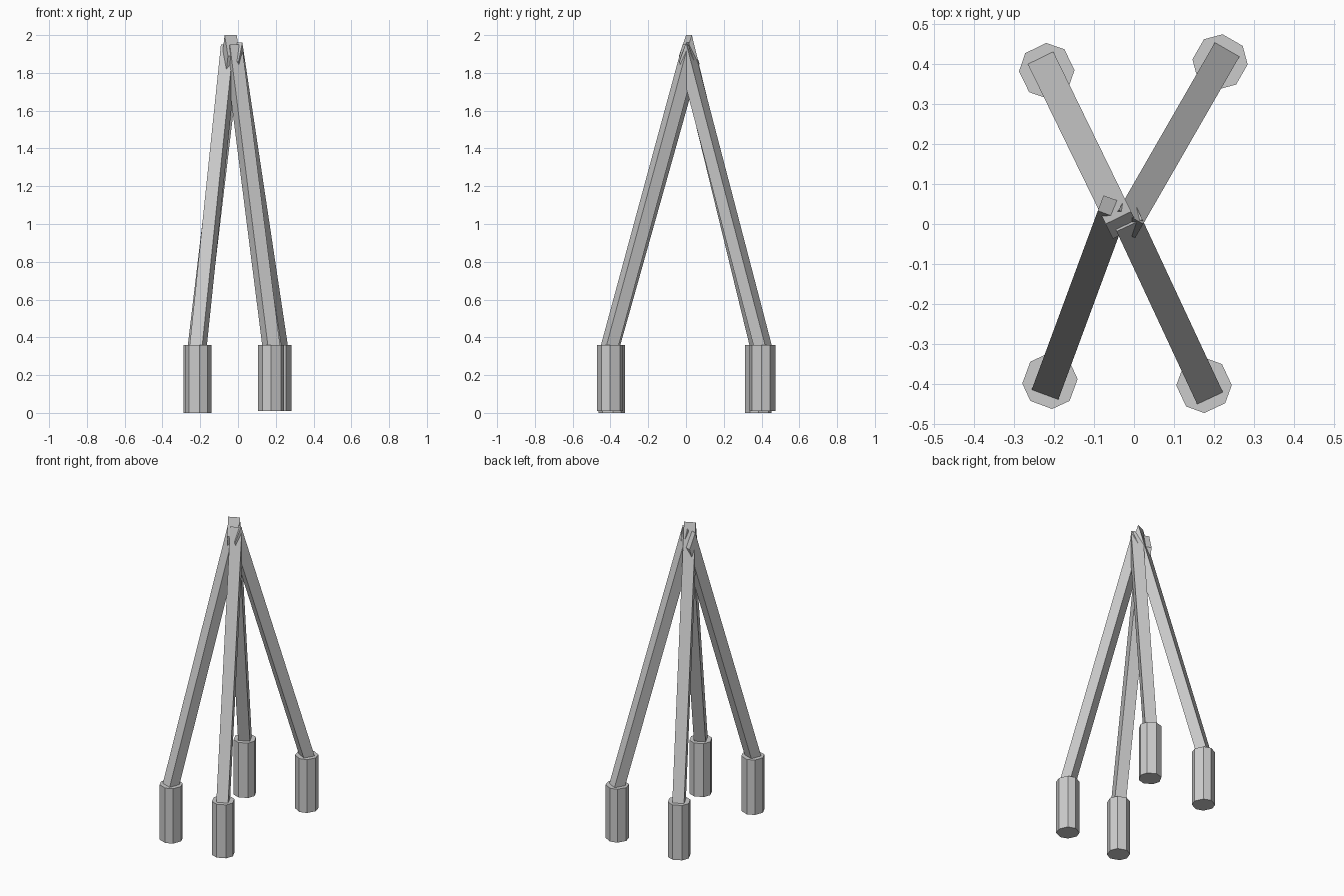
import bpy, bmesh
from mathutils import Vector

if "Cube" in bpy.data.objects:
    bpy.data.objects.remove(bpy.data.objects["Cube"])

FOOT_TOP = 0.36
HALF = 0.0355          # half width of the square poles


def mesh_object(name, rings):
    """Closed prism between a lower and an upper ring of points."""
    bm = bmesh.new()
    low, high = [[bm.verts.new(p) for p in ring] for ring in rings]
    n = len(low)
    bm.faces.new(low[::-1])
    bm.faces.new(high)
    for i in range(n):
        j = (i + 1) % n
        bm.faces.new((low[i], low[j], high[j], high[i]))
    bmesh.ops.recalc_face_normals(bm, faces=bm.faces)
    me = bpy.data.meshes.new(name)
    bm.to_mesh(me)
    bm.free()
    ob = bpy.data.objects.new(name, me)
    bpy.context.collection.objects.link(ob)
    return ob


def build_leg(name, foot, top, base_z, cut):
    """Leaning square pole with a slanted top cut, standing in an eight-sided foot."""
    start = Vector((foot[0], foot[1], FOOT_TOP))
    axis = Vector(top) - start
    out = Vector((-axis.x, -axis.y, 0)).normalized()
    side = Vector((-out.y, out.x, 0))
    corners = [(1, 1), (1, -1), (-1, -1), (-1, 1)]

    def ring(z_mid, slope):
        pts = []
        for o, s in corners:
            t = (z_mid + o * slope - FOOT_TOP) / axis.z
            pts.append(start + axis * t + out * o * HALF + side * s * HALF)
        return pts

    mesh_object(name + "_pole", [ring(FOOT_TOP - 0.02, 0), ring(top[2], cut)])

    # chamfered square foot, turned to follow the pole
    a, b = 0.063, 0.029
    profile = [(a, -b), (a, b), (b, a), (-b, a), (-a, b), (-a, -b), (-b, -a), (b, -a)]
    centre = Vector((foot[0], foot[1], 0))
    flat = [centre + out * u + side * v for u, v in profile]
    up = Vector((0, 0, 1))
    mesh_object(name + "_foot", [[p + up * base_z for p in flat],
                                 [p + up * FOOT_TOP for p in flat]])


# name, foot centre, pole top, foot base height, slant of the top cut
legs = [
    ("front_left_leg", (-0.210, -0.393), (-0.050, 0.040, 1.90), 0.0, 0.05),
    ("back_left_leg", (-0.218, 0.383), (-0.030, -0.003, 1.945), 0.0, 0.055),
    ("front_right_leg", (0.175, -0.403), (-0.020, 0.015, 1.90), 0.01, 0.05),
    ("back_right_leg", (0.215, 0.405), (-0.018, 0.0, 1.91), 0.01, 0.05),
]
for leg in legs:
    build_leg(*leg)
